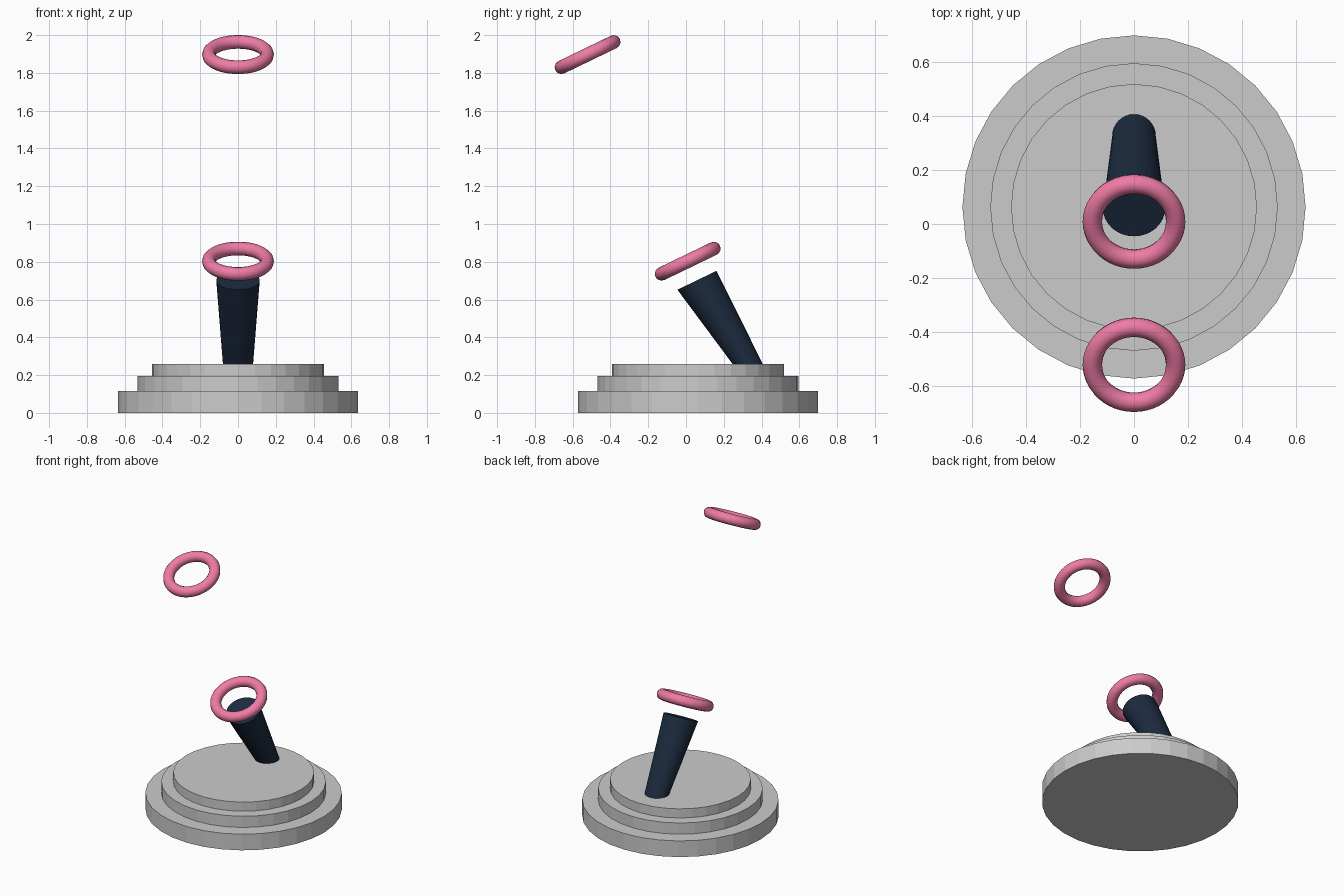
import bpy, bmesh
from math import sin, cos, pi, radians
from mathutils import Matrix, Vector

if "Cube" in bpy.data.objects:
    bpy.data.objects.remove(bpy.data.objects["Cube"])

TILT = radians(25.8)
SIDES = 32


def material(name, color):
    m = bpy.data.materials.new(name)
    m.diffuse_color = (*color, 1)
    m.use_nodes = True
    m.node_tree.nodes["Principled BSDF"].inputs["Base Color"].default_value = m.diffuse_color
    return m


def loft(name, loops, mat=None):
    """Capped skin through circles given as (centre, radius, tilt about x)."""
    bm = bmesh.new()
    rings = []
    for centre, radius, tilt in loops:
        rot = Matrix.Rotation(tilt, 3, 'X')
        rings.append([bm.verts.new(Vector(centre) + rot @ Vector(
            (radius * cos(2 * pi * i / SIDES), radius * sin(2 * pi * i / SIDES), 0)))
            for i in range(SIDES)])
    for a, b in zip(rings, rings[1:]):
        for i in range(SIDES):
            j = (i + 1) % SIDES
            bm.faces.new((a[i], a[j], b[j], b[i]))
    bm.faces.new(rings[0][::-1])
    bm.faces.new(rings[-1])
    bmesh.ops.recalc_face_normals(bm, faces=bm.faces)
    mesh = bpy.data.meshes.new(name)
    bm.to_mesh(mesh)
    bm.free()
    obj = bpy.data.objects.new(name, mesh)
    bpy.context.collection.objects.link(obj)
    if mat:
        mesh.materials.append(mat)
    return obj


navy = material("navy", (0.012, 0.024, 0.05))
pink = material("pink", (0.86, 0.2, 0.38))

# Three-step round base
steps = [(0.635, 0, 0.115), (0.532, 0.115, 0.195), (0.455, 0.195, 0.26)]
loft("stepped_base", [((0, 0.063, z), r, 0) for r, z0, z1 in steps for z in (z0, z1)])

# Leaning post: level foot, tilted wider top
loft("leaning_post", [((0, 0.326, 0.26), 0.08, 0), ((0, 0.058, 0.702), 0.115, TILT)], navy)

# Two floating rings along the tilted axis
for name, y, z in (("lower_ring", 0.009, 0.803), ("upper_ring", -0.521, 1.897)):
    bpy.ops.mesh.primitive_torus_add(
        major_radius=0.154, minor_radius=0.036, major_segments=48, minor_segments=12,
        location=(0, y, z), rotation=(TILT, 0, 0))
    ring = bpy.context.object
    ring.name = name
    ring.data.materials.append(pink)
    bpy.ops.object.shade_smooth()
